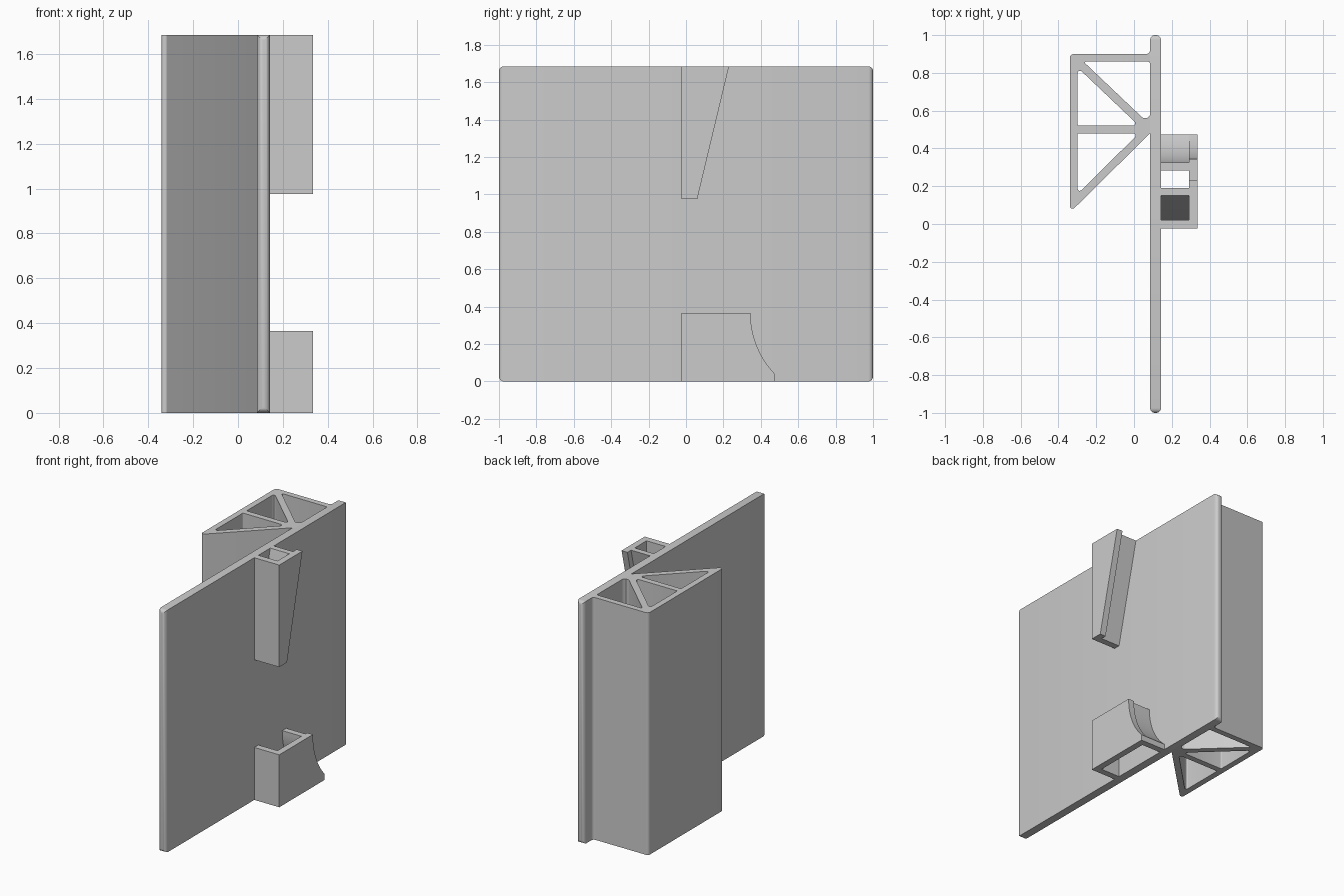
import bpy, bmesh, math
from mathutils import Vector

if "Cube" in bpy.data.objects:
    bpy.data.objects.remove(bpy.data.objects["Cube"])

H = 1.685                    # overall height
PX0, PX1 = 0.085, 0.143      # plate thickness range in x
WX, OX = 0.29, 0.335         # bracket side wall, inner and outer x

grey = bpy.data.materials.new("light_grey")
grey.diffuse_color = (0.6, 0.6, 0.6, 1)
grey.use_nodes = True
grey.node_tree.nodes["Principled BSDF"].inputs["Base Color"].default_value = grey.diffuse_color


def finish(ob):
    """Assign the material and smooth the rounded areas only."""
    ob.data.materials.clear()
    ob.data.materials.append(grey)
    bpy.ops.object.select_all(action='DESELECT')
    ob.select_set(True)
    bpy.context.view_layer.objects.active = ob
    bpy.ops.object.shade_smooth_by_angle(angle=math.radians(35))


def bm_object(name, bm):
    bmesh.ops.recalc_face_normals(bm, faces=bm.faces)
    me = bpy.data.meshes.new(name)
    bm.to_mesh(me)
    bm.free()
    ob = bpy.data.objects.new(name, me)
    bpy.context.collection.objects.link(ob)
    finish(ob)
    return ob


def side_prism(name, profile, x0, x1):
    """Extrude a (y, z) profile along x."""
    bm = bmesh.new()
    face = bm.faces.new([bm.verts.new((x0, y, z)) for y, z in profile])
    ext = bmesh.ops.extrude_face_region(bm, geom=[face])['geom']
    verts = [g for g in ext if isinstance(g, bmesh.types.BMVert)]
    bmesh.ops.translate(bm, verts=verts, vec=(x1 - x0, 0, 0))
    return bm_object(name, bm)


def rounded(points, steps=4):
    """Round the corners of a loop of (x, y, radius) points."""
    out = []
    n = len(points)
    for i, (x, y, r) in enumerate(points):
        p = Vector((x, y))
        if r == 0:
            out.append(p)
            continue
        a = (Vector(points[i - 1][:2]) - p).normalized()
        b = (Vector(points[(i + 1) % n][:2]) - p).normalized()
        half = a.angle(b) / 2
        c = p + (a + b).normalized() * (r / math.sin(half))
        t0 = p + a * (r / math.tan(half)) - c
        t1 = p + b * (r / math.tan(half)) - c
        for k in range(steps + 1):
            d = t0.lerp(t1, k / steps).normalized()
            out.append(c + d * r)
    return out


def box_profile(y0, y1, z0, z1):
    return [(y0, z0), (y1, z0), (y1, z1), (y0, z1)]


# Main plate, rounded around both end faces
bm = bmesh.new()
bmesh.ops.create_cube(bm, size=1)
for v in bm.verts:
    v.co = ((PX0 + PX1) / 2 + v.co.x * (PX1 - PX0), v.co.y * 2, (v.co.z + 0.5) * H)
ends = [e for e in bm.edges if all(abs(v.co.y) > 0.99 for v in e.verts)
        and e.verts[0].co.y * e.verts[1].co.y > 0]
bmesh.ops.bevel(bm, geom=ends, offset=0.026, segments=5, profile=0.5, affect='EDGES')
bm_object("main_plate", bm)

# Hollow truss rib: one outer loop and three triangular openings
loops = [
    [(-0.34, 0.9, 0.02), (0.085, 0.9, 0.02), (0.085, 0.94, 0), (0.1, 0.94, 0),
     (0.1, 0.48, 0), (0.085, 0.48, 0), (-0.32, 0.08, 0.012), (-0.34, 0.085, 0.012)],
    [(-0.268, 0.86, 0.006), (0.085, 0.86, 0.012), (0.085, 0.525, 0.025)],
    [(-0.298, 0.828, 0.012), (0.025, 0.521, 0.012), (-0.298, 0.521, 0.006)],
    [(-0.298, 0.48, 0.006), (0.025, 0.48, 0.012), (-0.298, 0.158, 0.012)],
]
curve = bpy.data.curves.new("truss_rib", 'CURVE')
curve.dimensions = '2D'
curve.fill_mode = 'BOTH'
curve.extrude = H / 2
for loop in loops:
    pts = rounded(loop)
    sp = curve.splines.new('POLY')
    sp.points.add(len(pts) - 1)
    for q, p in zip(sp.points, pts):
        q.co = (p.x, p.y, 0, 1)
    sp.use_cyclic_u = True
truss = bpy.data.objects.new("truss_rib", curve)
bpy.context.collection.objects.link(truss)
truss.select_set(True)
bpy.context.view_layer.objects.active = truss
bpy.ops.object.convert(target='MESH')
truss = bpy.context.view_layer.objects.active
bm = bmesh.new()
bm.from_mesh(truss.data)
bmesh.ops.remove_doubles(bm, verts=bm.verts, dist=0.0001)
bmesh.ops.translate(bm, verts=bm.verts, vec=(0, 0, H / 2))
bmesh.ops.recalc_face_normals(bm, faces=bm.faces)
bm.to_mesh(truss.data)
bm.free()
finish(truss)

# Upper bracket: tapered side wall, front wall and recessed sloping back wall
F0, F1 = -0.025, 0.02
Z0 = 0.975
side_prism("upper_side_wall", [(F0, Z0), (0.06, Z0), (0.23, H), (F0, H)], WX, OX)
side_prism("upper_front_wall", box_profile(F0, F1, Z0, H), PX1, WX)
side_prism("upper_back_wall", [(F1, Z0), (0.19, H), (0.15, H), (F1, 1.14)], PX1, WX)


# Lower bracket: side wall with concave edge, front wall and curved back wall
def sweep(y_top, y_end, z_top=0.365, z_end=0.04, steps=14):
    """Concave arc that starts vertical at the top and flares out below."""
    d, h = y_end - y_top, z_top - z_end
    r = (d * d + h * h) / (2 * d)
    end = math.asin(h / r)
    return [(y_top + r - r * math.cos(end * k / steps),
             z_top - r * math.sin(end * k / steps)) for k in range(steps + 1)]


ZT = 0.365
outer = sweep(0.345, 0.475)
side_prism("lower_side_wall", [(F0, 0), (F0, ZT)] + outer + [(0.475, 0)], WX, OX)
side_prism("lower_front_wall", box_profile(F0, F1, 0, ZT), PX1, WX)
back = sweep(0.325, 0.475)
inner = sweep(0.282, 0.43)
side_prism("lower_back_wall", back + [(0.475, 0), (0.43, 0)] + inner[::-1], PX1, WX)
